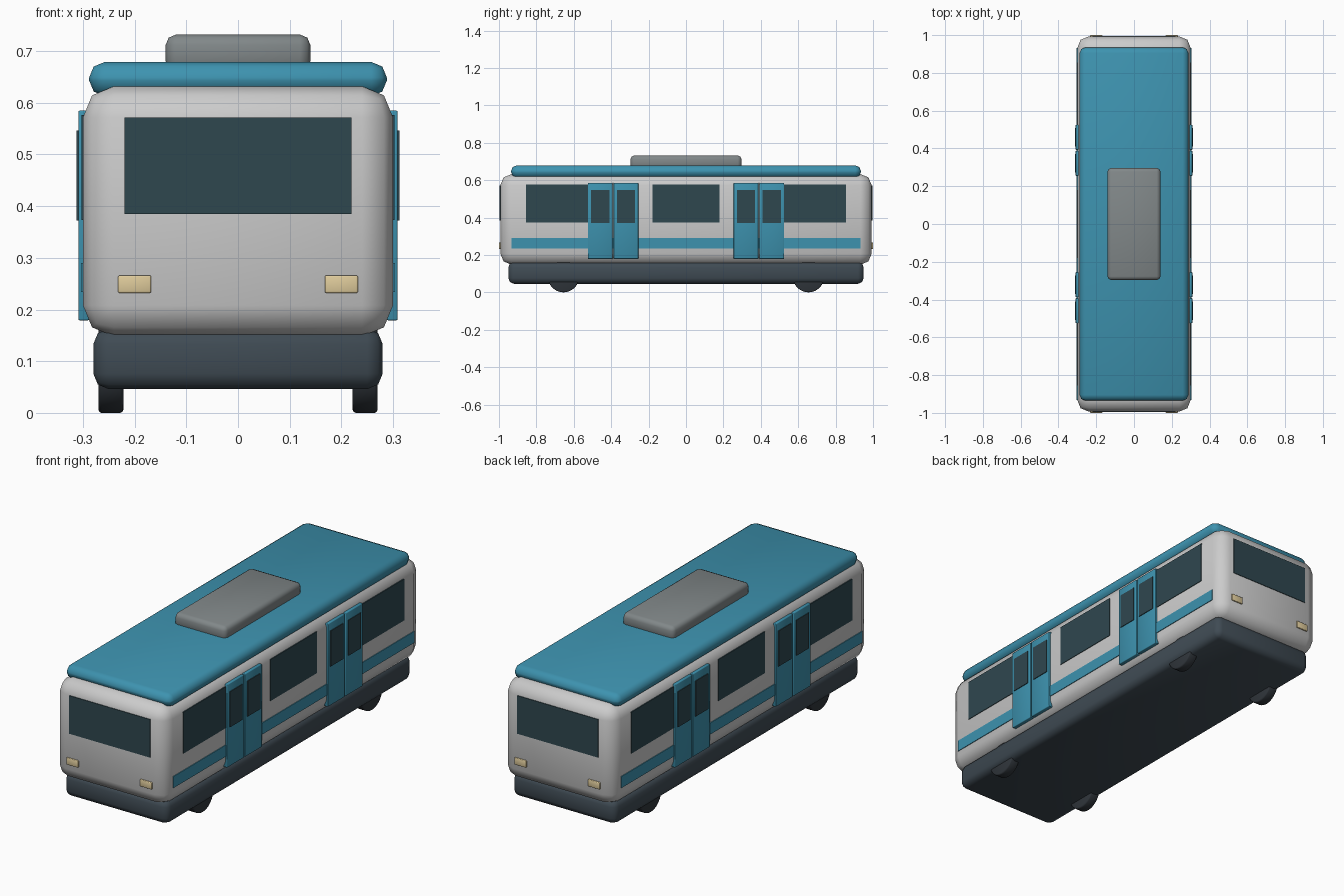
import bpy, bmesh, math
from mathutils import Matrix

if "Cube" in bpy.data.objects:
    bpy.data.objects.remove(bpy.data.objects["Cube"])


def material(name, rgb):
    m = bpy.data.materials.new(name)
    m.diffuse_color = (*rgb, 1)
    m.use_nodes = True
    m.node_tree.nodes["Principled BSDF"].inputs["Base Color"].default_value = m.diffuse_color
    return m


WHITE = material("cream_white", (0.74, 0.76, 0.73))
TEAL = material("teal", (0.047, 0.29, 0.43))
GLASS = material("dark_glass", (0.028, 0.063, 0.078))
DARK = material("dark_underbody", (0.05, 0.07, 0.088))
TYRE = material("tyre", (0.03, 0.037, 0.045))
GREY = material("roof_grey", (0.22, 0.245, 0.25))
LAMP = material("lamp", (0.74, 0.6, 0.33))


def finish(name, bm, mat):
    me = bpy.data.meshes.new(name)
    bm.to_mesh(me)
    bm.free()
    me.materials.append(mat)
    ob = bpy.data.objects.new(name, me)
    bpy.context.collection.objects.link(ob)
    bpy.ops.object.select_all(action='DESELECT')
    bpy.context.view_layer.objects.active = ob
    ob.select_set(True)
    bpy.ops.object.shade_smooth_by_angle(angle=math.radians(50))
    return ob


def box(name, xs, ys, zs, mat, bevel=0.0, segments=2):
    """Rounded box given by its extents along each axis."""
    bm = bmesh.new()
    bmesh.ops.create_cube(bm, size=1)
    ext = [sorted(r) for r in (xs, ys, zs)]
    for v in bm.verts:
        for i, (a, b) in enumerate(ext):
            v.co[i] = (a + b) / 2 + v.co[i] * (b - a)
    if bevel:
        bmesh.ops.bevel(bm, geom=bm.edges[:], offset=bevel, segments=segments,
                        profile=0.5, affect='EDGES')
    return finish(name, bm, mat)


def wheel(name, x, y, r, width):
    bm = bmesh.new()
    bmesh.ops.create_cone(bm, cap_ends=True, segments=32, radius1=r, radius2=r, depth=width,
                          matrix=Matrix.Translation((x, y, r)) @ Matrix.Rotation(math.pi / 2, 4, 'Y'))
    rims = [e for e in bm.edges if any(len(f.verts) > 4 for f in e.link_faces)]
    bmesh.ops.bevel(bm, geom=rims, offset=0.006, segments=2, profile=0.5, affect='EDGES')
    return finish(name, bm, TYRE)


# Main hull, underbody, roof and roof unit
box("body", (-0.30, 0.30), (-0.993, 0.993), (0.148, 0.632), WHITE, 0.06)
box("underbody", (-0.28, 0.28), (-0.95, 0.95), (0.046, 0.163), DARK, 0.03)
box("roof", (-0.288, 0.288), (-0.935, 0.935), (0.613, 0.679), TEAL, 0.03)
box("roof_unit", (-0.14, 0.14), (-0.297, 0.297), (0.66, 0.732), GREY, 0.02)

# Windscreen and lamps at both ends
for s, end in ((-1, "front"), (1, "rear")):
    box(end + "_windscreen", (-0.22, 0.22), (s * 0.975, s * 0.996), (0.385, 0.572), GLASS)
    for x in (-0.2, 0.2):
        box(end + "_lamp", (x - 0.032, x + 0.032), (s * 0.98, s * 1.0), (0.232, 0.266), LAMP, 0.003)

for s, side in ((-1, "left"), (1, "right")):
    # Stripe and side windows
    box(side + "_stripe", (s * 0.285, s * 0.3035), (-0.933, 0.933), (0.234, 0.29), TEAL)
    for y0, y1 in ((-0.855, -0.52), (-0.18, 0.18), (0.52, 0.855)):
        box(side + "_window", (s * 0.285, s * 0.303), (y0, y1), (0.373, 0.576), GLASS)
    # Double doors with glazed leaves
    for yc in (-0.39, 0.39):
        for d in (-0.069, 0.069):
            y = yc + d
            box(side + "_door_leaf", (s * 0.288, s * 0.309), (y - 0.066, y + 0.066),
                (0.179, 0.585), TEAL, 0.003)
            box(side + "_door_glass", (s * 0.30, s * 0.3125), (y - 0.049, y + 0.049),
                (0.372, 0.546), GLASS)
    # Wheels
    for y in (-0.655, 0.655):
        wheel(side + "_wheel", s * 0.246, y, 0.083, 0.048)
